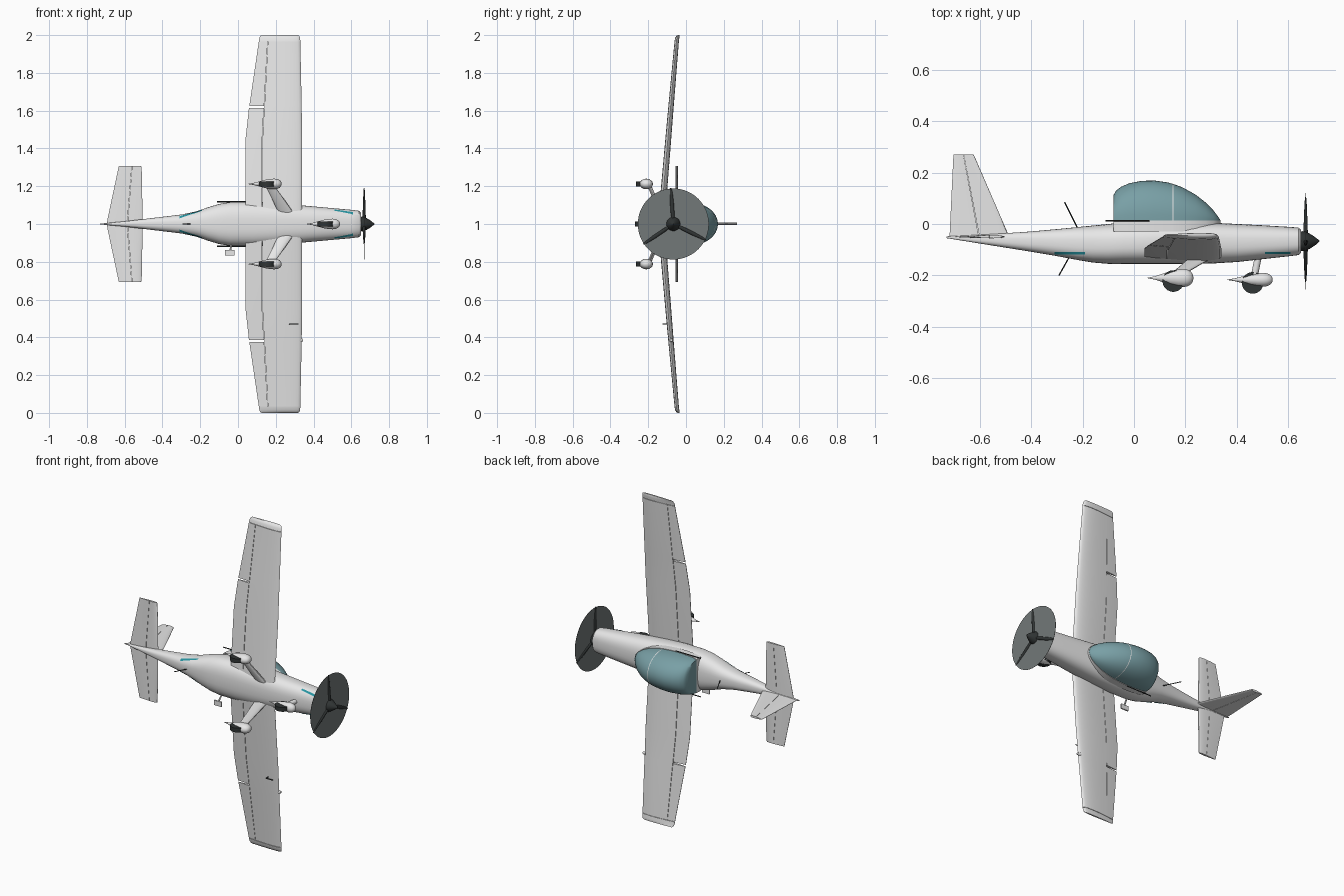
import bpy, bmesh, math
from mathutils import Vector

if "Cube" in bpy.data.objects:
    bpy.data.objects.remove(bpy.data.objects["Cube"])


def material(name, r, g, b):
    m = bpy.data.materials.new(name)
    m.use_nodes = True
    m.diffuse_color = (r, g, b, 1)
    m.node_tree.nodes["Principled BSDF"].inputs["Base Color"].default_value = (r, g, b, 1)
    return m


WHITE = material("white_paint", 0.8, 0.8, 0.8)
GLASS = material("teal_glass", 0.19, 0.35, 0.38)
BLACK = material("black_rubber", 0.03, 0.035, 0.035)
GREY = material("propeller_blur_grey", 0.17, 0.19, 0.19)
TEAL = material("teal_stripe", 0.02, 0.3, 0.36)


def finish(name, bm, mats, angle=35):
    bmesh.ops.remove_doubles(bm, verts=bm.verts, dist=1e-5)
    bmesh.ops.recalc_face_normals(bm, faces=bm.faces)
    mesh = bpy.data.meshes.new(name)
    bm.to_mesh(mesh)
    bm.free()
    ob = bpy.data.objects.new(name, mesh)
    bpy.context.collection.objects.link(ob)
    for m in mats:
        mesh.materials.append(m)
    bpy.ops.object.select_all(action='DESELECT')
    ob.select_set(True)
    bpy.context.view_layer.objects.active = ob
    bpy.ops.object.shade_smooth_by_angle(angle=math.radians(angle))
    return ob


def loft(name, rings, mat, angle=35, caps=True, closed=True):
    """Skin a row of equal-length rings."""
    bm = bmesh.new()
    rows = [[bm.verts.new(p) for p in ring] for ring in rings]
    n = len(rows[0])
    for a, b in zip(rows, rows[1:]):
        for i in range(n if closed else n - 1):
            j = (i + 1) % n
            bm.faces.new((a[i], a[j], b[j], b[i]))
    if caps:
        bm.faces.new(rows[0])
        bm.faces.new(rows[-1])
    return finish(name, bm, [mat], angle)


def oval(x, y, z, ry, rz, n=24, power=2.0):
    """Superellipse ring across the x axis."""
    ring = []
    for i in range(n):
        a = 2 * math.pi * i / n
        c, s = math.cos(a), math.sin(a)
        ring.append((x, y + ry * math.copysign(abs(s) ** (2 / power), s),
                     z + rz * math.copysign(abs(c) ** (2 / power), c)))
    return ring


def tube(name, p, q, r, mat, n=8, r2=None):
    p, q = Vector(p), Vector(q)
    d = (q - p).normalized()
    u = d.orthogonal().normalized()
    v = d.cross(u)
    def ring(c, rad):
        return [c + rad * (math.cos(t) * u + math.sin(t) * v)
                for t in (2 * math.pi * i / n for i in range(n))]
    return loft(name, [ring(p, r), ring(q, r if r2 is None else r2)], mat)


# Fuselage: x, top, bottom, half width
BODY = [(-.73, -.048, -.055, .002), (-.6, -.041, -.076, .014), (-.5, -.036, -.092, .026),
        (-.4, -.029, -.108, .038), (-.3, -.02, -.125, .05), (-.22, -.012, -.14, .067),
        (-.16, -.006, -.15, .088), (-.1, 0, -.155, .106), (-.04, .006, -.156, .116),
        (.08, .009, -.156, .118), (.2, .008, -.156, .111), (.3, .005, -.154, .102),
        (.4, 0, -.148, .093), (.5, -.005, -.137, .084), (.6, -.011, -.126, .075),
        (.64, -.014, -.121, .07), (.65, -.022, -.113, .06)]
loft("fuselage", [oval(x, (t + b) / 2, 1, (t - b) / 2, w, 40, 2.6) for x, t, b, w in BODY], WHITE)


def body_side(x, y):
    """Half width of the fuselage skin at a point."""
    for a, b in zip(BODY, BODY[1:]):
        if a[0] <= x <= b[0]:
            k = (x - a[0]) / (b[0] - a[0])
            t, lo, w = (a[i] + k * (b[i] - a[i]) for i in (1, 2, 3))
            v = min(1, abs(2 * y - t - lo) / (t - lo))
            return w * (1 - v ** 2.6) ** (1 / 2.6)
    return 0


# Canopy: x, top, half width
BUBBLE = [(-.08, .112, .1), (-.07, .13, .104), (-.05, .145, .108), (-.02, .158, .111),
          (.03, .168, .113), (.08, .169, .112), (.13, .162, .108), (.149, .157, .106),
          (.153, .156, .1055), (.19, .142, .099), (.24, .114, .085), (.28, .083, .067),
          (.31, .052, .047), (.328, .028, .026), (.336, .015, .004)]


def arch(x, top, w):
    steps = [math.pi * i / 24 for i in range(25)]
    return [(x, .012 + (top - .012) * math.sin(a) ** .9, 1 + w * math.cos(a)) for a in steps]


canopy = loft("canopy", [arch(*s) for s in BUBBLE], GLASS, 45)
canopy.data.materials.append(WHITE)
for f in canopy.data.polygons:
    if .149 < f.center.x < .153:
        f.material_index = 1

# Canopy sill and rails
outline = [(x, 1 + w + .003) for x, t, w in BUBBLE] + [(x, 1 - w - .003) for x, t, w in BUBBLE[::-1]]
loft("canopy_sill", [[(x, y, z) for x, z in outline] for y in (-.03, .013)], WHITE)
for side, s in (("left", 1), ("right", -1)):
    tube(side + "_canopy_rail", (-.11, .013, 1 + s * .118), (.06, .013, 1 + s * .118), .003, BLACK)


def foil(le, te, f0, f1, t, n=10):
    """Airfoil slice between two chord fractions, as (x, offset) pairs."""
    def half(f):
        return 5 * t * (.297 * f ** .5 - .126 * f - .352 * f * f + .284 * f ** 3 - .1 * f ** 4)
    fs = [f0 + (f1 - f0) * (i / n) ** 1.6 for i in range(n + 1)]
    up = [(le + (te - le) * f, half(f) + .0008 * (f > 0)) for f in fs]
    low = [(x, -.75 * o) for x, o in up]
    return up + low[::-1]


# Wing: distance out, leading edge, trailing edge, height, thickness, hinge fraction
WING = [(.05, .34, .04, -.13, .038, .7), (.11, .34, .04, -.125, .038, .7),
        (.45, .34, .04, -.096, .034, .7), (.615, .337, .058, -.082, .031, .71),
        (.625, .337, .06, -.081, .031, .71), (.965, .33, .11, -.051, .025, .78)]
TIP = [(.967, .33, .11, -.051, .025, 1), (.985, .329, .113, -.048, .024, 1),
       (.995, .325, .118, -.044, .018, 1), (1, .317, .125, -.041, .009, 1)]


def wing_part(name, rows, s, kind):
    rings = []
    for d, le, te, y, t, h in rows:
        f0, f1 = {"panel": (0, h), "flap": (h + .008, 1), "whole": (0, 1)}[kind]
        rings.append([(x, y + o, 1 + s * d) for x, o in foil(le, te, f0, f1, t)])
    loft(name, rings, WHITE, 40)


for side, s in (("left", 1), ("right", -1)):
    wing_part(side + "_wing", WING, s, "panel")
    wing_part(side + "_flap", WING[:4], s, "flap")
    wing_part(side + "_aileron", WING[4:], s, "flap")
    wing_part(side + "_wing_tip", TIP, s, "whole")
    # Tailplane
    for part, f0, f1 in (("tailplane", 0, .42), ("elevator", .43, 1)):
        rows = [(0, -.5, -.695), (.03, -.505, -.69), (.302, -.51, -.632), (.306, -.514, -.63)]
        loft(side + "_" + part, [[(x, -.05 + o, 1 + s * d) for x, o in foil(le, te, f0, f1, .013)]
                                 for d, le, te in rows], WHITE)

# Fin and rudder
for part, f0, f1 in (("fin", 0, .5), ("rudder", .51, 1)):
    rows = [(-.05, -.485, -.718), (.266, -.622, -.703), (.27, -.626, -.702)]
    loft(part, [[(x, y, 1 + o) for x, o in foil(le, te, f0, f1, .013)] for y, le, te in rows], WHITE)

# Spinner, propeller blades and spinning disc
PY = -.067
tip = [(.645, .036), (.655, .039), (.668, .037), (.685, .029), (.702, .018), (.715, .008), (.722, .001)]
loft("spinner", [oval(x, PY, 1, r, r) for x, r in tip], BLACK)
tube("propeller_disc", (.6675, PY, 1), (.6685, PY, 1), .188, GREY, 64)
for k in range(3):
    a = math.radians(94 + 120 * k)
    out, across = Vector((0, math.cos(a), math.sin(a))), Vector((0, -math.sin(a), math.cos(a)))
    rings = []
    for r, w, t in ((.02, .007, .009), (.06, .01, .008), (.12, .01, .006), (.17, .007, .004), (.191, .003, .002)):
        c = Vector((.668, PY, 1)) + out * r
        rings.append([c + across * w * math.cos(i * math.pi / 6) + Vector((t * math.sin(i * math.pi / 6), 0, 0))
                      for i in range(12)])
    loft("propeller_blade_%d" % (k + 1), rings, BLACK)


# Landing gear
def wheel_set(name, x, y, z, h):
    drop = [(-.1, .03), (-.07, .2), (-.04, .48), (-.01, .78), (.02, .96), (.04, 1),
            (.055, .93), (.068, .72), (.075, .45), (.078, .1)]
    loft(name + "_fairing", [oval(x + dx, y, z, h * k, .028 * k) for dx, k in drop], WHITE, 50)
    tube(name + "_wheel", (x, y - .012, z - .013), (x, y - .012, z + .013), .042, BLACK, 28)


def strut(name, p, q, c0, c1, t):
    rings = []
    for (x, y, z), c in ((p, c0), (q, c1)):
        rings.append([(x + c * math.cos(i * math.pi / 8), y + t * math.sin(i * math.pi / 8), z)
                      for i in range(16)])
    loft(name, rings, WHITE)


wheel_set("nose", .462, -.217, 1, .027)
tube("nose_strut", (.485, -.12, 1), (.468, -.205, 1), .014, WHITE, 12)
for side, s in (("left", 1), ("right", -1)):
    wheel_set(side + "_main", .153, -.21, 1 + s * .212, .035)
    strut(side + "_main_strut", (.255, -.135, 1 + s * .06), (.168, -.195, 1 + s * .205), .04, .024, .011)

# Side stripes laid on the skin
for side, s in (("left", 1), ("right", -1)):
    for part, x0, x1, y, h in (("tail", -.31, -.19, -.114, .005), ("nose", .51, .61, -.113, .004)):
        xs = [x0 + (x1 - x0) * i / 12 for i in range(13)]
        rows = [[(x, v, 1 + s * (body_side(x, v) + .0025)) for x in xs] for v in (y - h, y + h)]
        loft(side + "_" + part + "_stripe", rows, TEAL, caps=False, closed=False)

# Aerials, boarding step, air probe and landing light
tube("upper_aerial", (-.22, -.015, 1), (-.27, .085, 1), .0025, BLACK)
tube("lower_aerial", (-.25, -.125, 1), (-.292, -.2, 1), .0025, BLACK)
tube("step_leg", (-.035, -.1, .9), (-.04, -.13, .86), .005, WHITE)
loft("step_plate", [[(x, y, z) for x, z in ((-.068, .832), (-.018, .832), (-.018, .862), (-.068, .862))]
                    for y in (-.136, -.128)], WHITE)
tube("air_probe_post", (.27, -.09, .47), (.28, -.122, .47), .003, BLACK)
tube("air_probe", (.275, -.122, .47), (.32, -.122, .47), .003, BLACK)
tube("landing_light", (.325, -.078, .385), (.345, -.078, .385), .011, WHITE, 12, .007)
